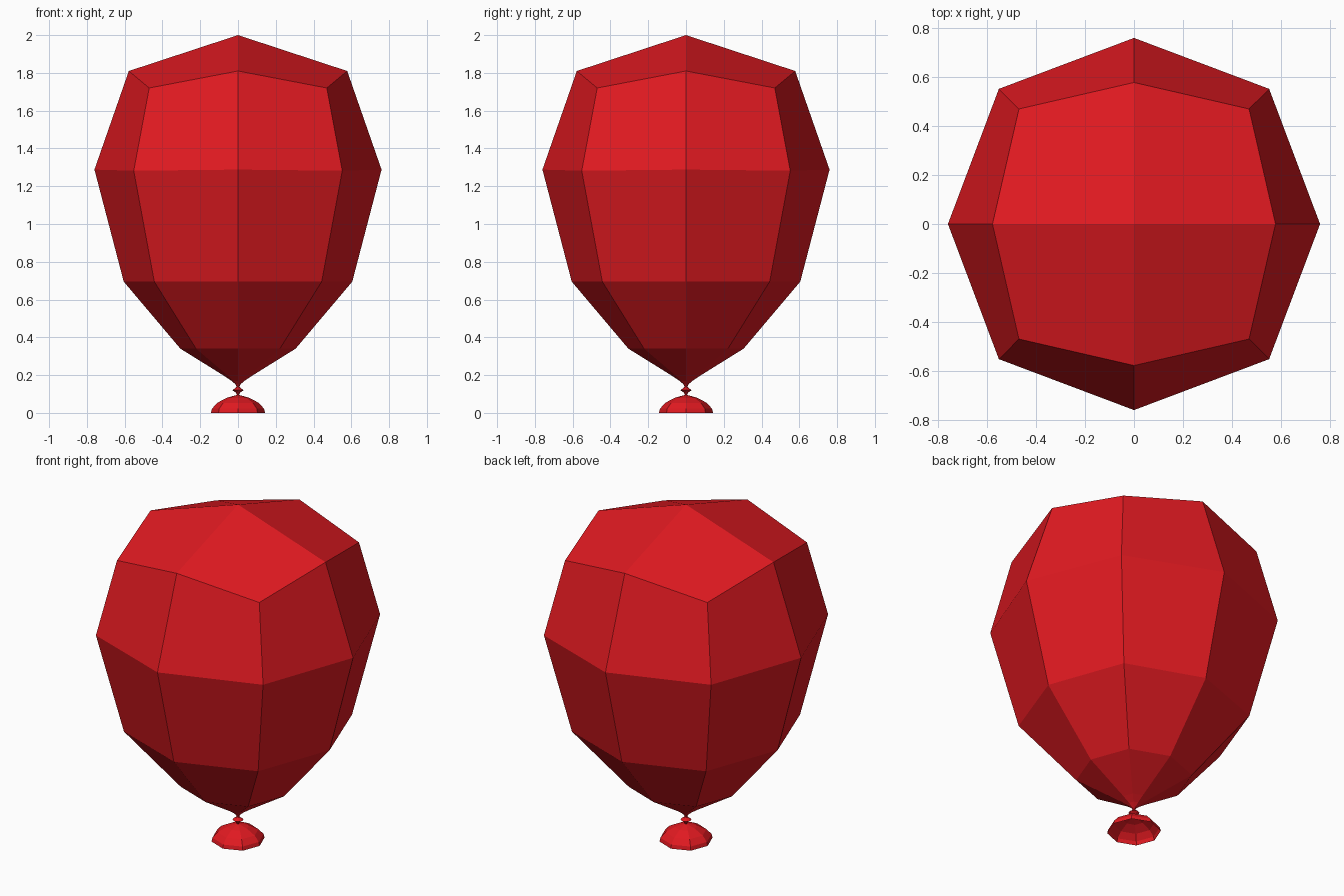
import bpy, bmesh, math

if "Cube" in bpy.data.objects:
    bpy.data.objects.remove(bpy.data.objects["Cube"])

red = bpy.data.materials.new("balloon_red")
red.diffuse_color = (0.75, 0.01, 0.015, 1)
red.use_nodes = True
red.node_tree.nodes["Principled BSDF"].inputs["Base Color"].default_value = red.diffuse_color


def ring_mesh(name, rings, top=None):
    """Eight-sided flat skin; ring = (axis radius, axis z, corner xy, corner z)."""
    bm = bmesh.new()
    loops = []
    for r, z, c, cz in rings:
        loop = []
        for k in range(8):
            a = k * math.pi / 4
            rad, h = (r, z) if k % 2 == 0 else (c * math.sqrt(2), cz)
            loop.append(bm.verts.new((rad * math.cos(a), rad * math.sin(a), h)))
        loops.append(loop)
    for lo, hi in zip(loops, loops[1:]):
        for k in range(8):
            n = (k + 1) % 8
            bm.faces.new((lo[k], lo[n], hi[n], hi[k]))
    # Crown of four quads meeting at the tip
    if top is not None:
        tip = bm.verts.new((0, 0, top))
        last = loops[-1]
        for k in range(0, 8, 2):
            bm.faces.new((tip, last[k], last[k + 1], last[(k + 2) % 8]))
    me = bpy.data.meshes.new(name)
    bm.to_mesh(me)
    bm.free()
    me.materials.append(red)
    ob = bpy.data.objects.new(name, me)
    bpy.context.collection.objects.link(ob)
    return ob


def level(r, z):
    return (r, z, r * 0.72, z)


# Balloon body with tapering neck
ring_mesh("balloon_body", [
    level(0.008, 0.14), level(0.014, 0.152), level(0.035, 0.17), level(0.075, 0.197),
    (0.305, 0.34, 0.222, 0.34),
    (0.605, 0.695, 0.443, 0.695),
    (0.76, 1.288, 0.552, 1.282),
    (0.578, 1.81, 0.47, 1.72),
], top=2.0)

# Tied knot
ring_mesh("knot", [level(0.006, 0.095), level(0.012, 0.108), level(0.03, 0.12),
                   level(0.012, 0.133), level(0.008, 0.14)])

# Open flared mouth below the knot
ring_mesh("mouth_skirt", [level(0.143, 0.0), level(0.138, 0.022), level(0.11, 0.053),
                          level(0.06, 0.08), level(0.006, 0.095)])
